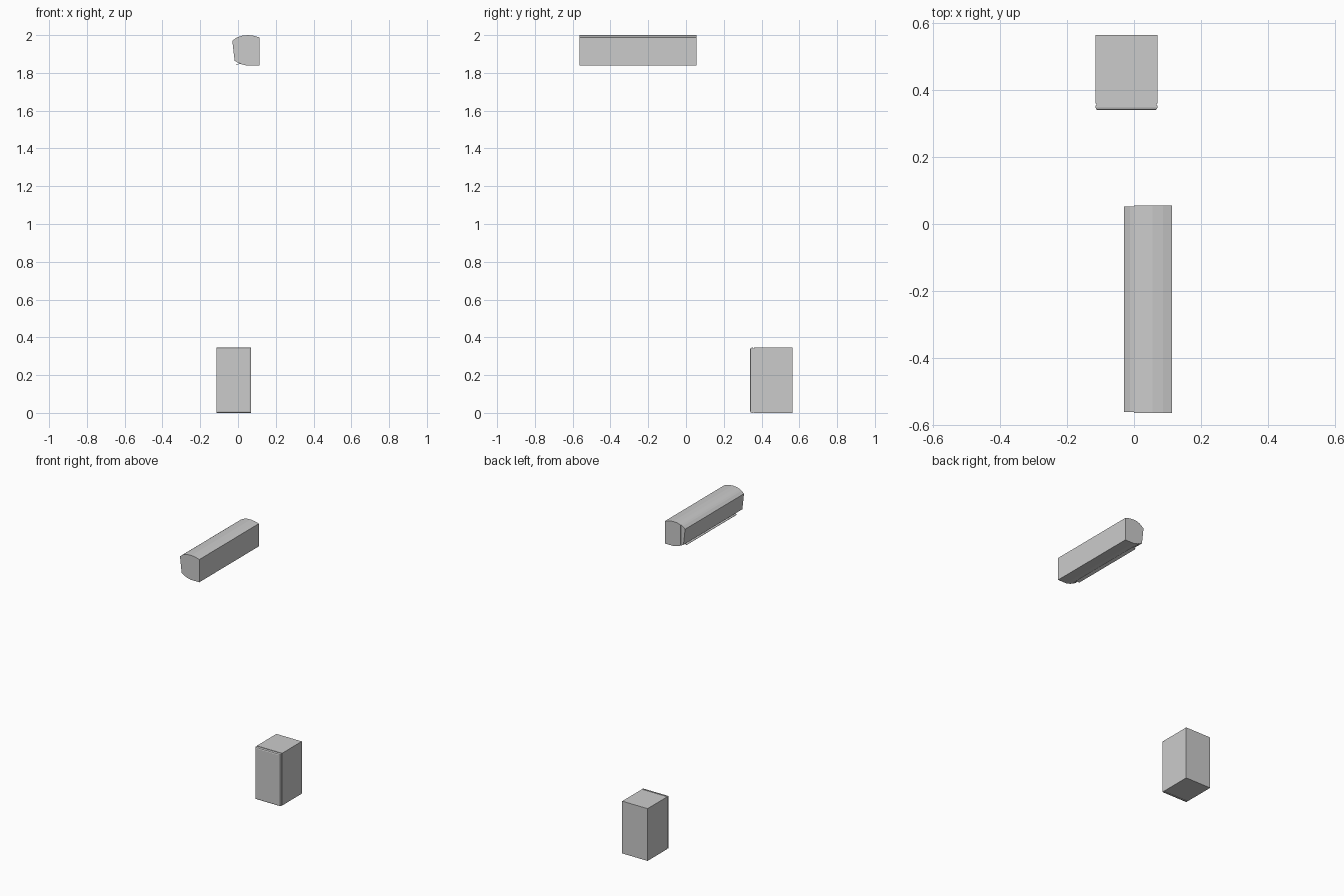
import bpy, bmesh

if "Cube" in bpy.data.objects:
    bpy.data.objects.remove(bpy.data.objects["Cube"])


def extrude(name, profile, start, depth):
    """Extrude an (x, z) outline along y."""
    bm = bmesh.new()
    face = bm.faces.new([bm.verts.new((x, start, z)) for x, z in profile])
    moved = bmesh.ops.extrude_face_region(bm, geom=[face])["geom"]
    verts = [v for v in moved if isinstance(v, bmesh.types.BMVert)]
    bmesh.ops.translate(bm, verts=verts, vec=(0, depth, 0))
    bmesh.ops.recalc_face_normals(bm, faces=bm.faces)
    mesh = bpy.data.meshes.new(name)
    bm.to_mesh(mesh)
    bm.free()
    ob = bpy.data.objects.new(name, mesh)
    bpy.context.collection.objects.link(ob)
    return ob


def rect(x0, x1, z0, z1):
    return [(x0, z0), (x1, z0), (x1, z1), (x0, z1)]


# Indoor unit: body with bowed top and bottom
extrude("indoor_body", [
    (0.113, 1.838), (0.113, 1.988), (0.086, 1.996), (0.055, 2.0),
    (0.025, 1.998), (0.0, 1.99), (0.0, 1.856), (0.018, 1.846), (0.05, 1.838),
], -0.565, 0.62)

# Tilted front panel
extrude("indoor_front_panel", [
    (0.0, 1.99), (-0.012, 1.984), (-0.03, 1.97), (-0.018, 1.864), (0.0, 1.854),
], -0.562, 0.614)

# Thin air flap below the panel
extrude("air_flap", [
    (-0.008, 1.842), (0.014, 1.849), (0.013, 1.852), (-0.009, 1.845),
], -0.515, 0.52)

# Outdoor unit: case, recessed seam and front cover with chamfered rim
extrude("outdoor_case", rect(-0.115, 0.07, 0, 0.345), 0.36, 0.205)
extrude("outdoor_seam", rect(-0.112, 0.067, 0.003, 0.342), 0.35, 0.012)
cover = extrude("outdoor_cover", rect(-0.115, 0.07, 0, 0.345), 0.34, 0.014)
bm = bmesh.new()
bm.from_mesh(cover.data)
rim = [e for e in bm.edges if all(v.co.y < 0.345 for v in e.verts)]
bmesh.ops.bevel(bm, geom=rim, offset=0.008, segments=2, profile=0.5,
                affect='EDGES')
bm.to_mesh(cover.data)
bm.free()
